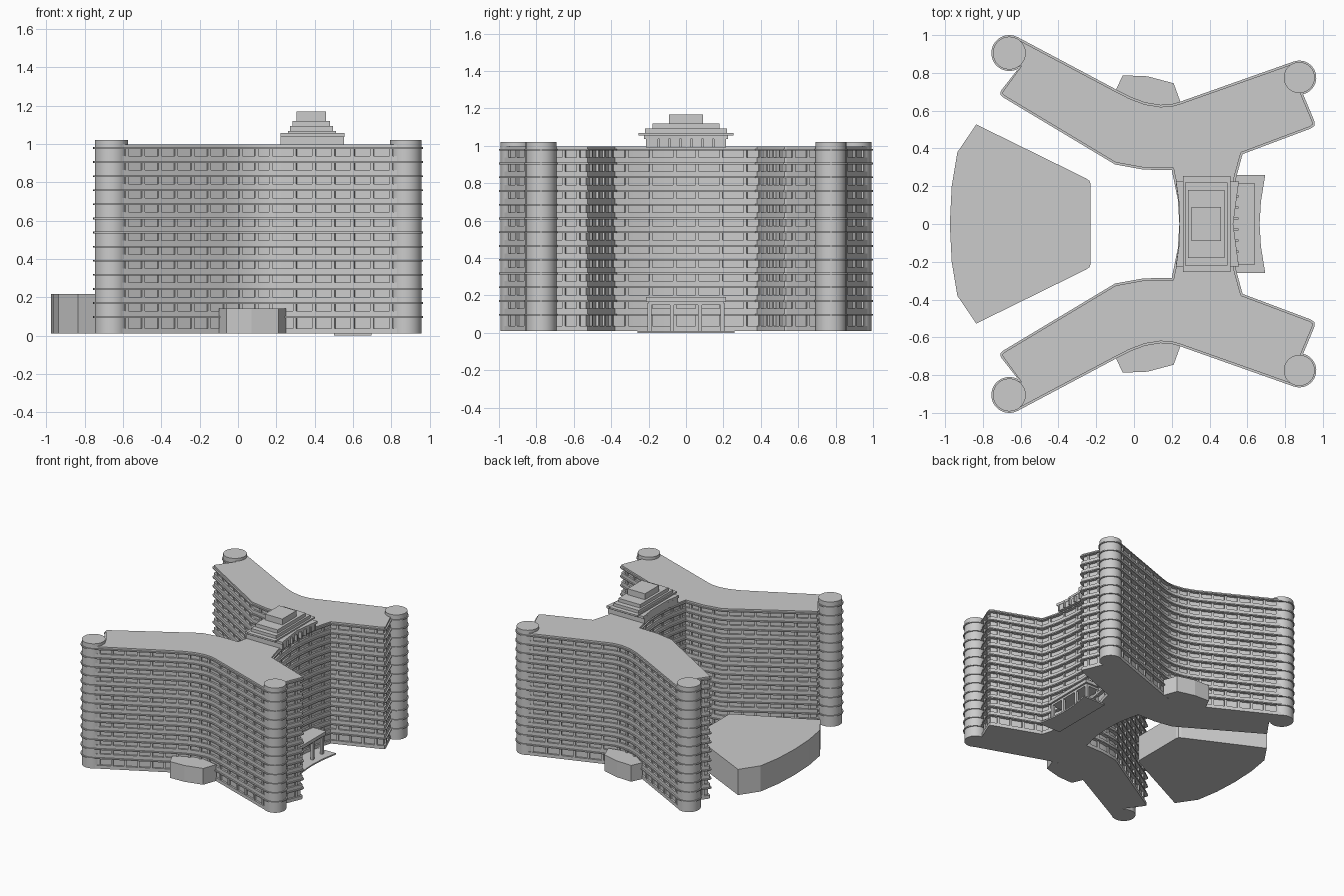
import bpy, bmesh
from math import cos, sin, radians
from mathutils import Vector

if "Cube" in bpy.data.objects:
    bpy.data.objects.remove(bpy.data.objects["Cube"])

def finish(bm, name, smooth=True):
    bmesh.ops.recalc_face_normals(bm, faces=bm.faces)
    me = bpy.data.meshes.new(name)
    bm.to_mesh(me)
    bm.free()
    ob = bpy.data.objects.new(name, me)
    bpy.context.collection.objects.link(ob)
    if smooth:
        bpy.ops.object.select_all(action='DESELECT')
        ob.select_set(True)
        bpy.context.view_layer.objects.active = ob
        bpy.ops.object.shade_smooth_by_angle(angle=radians(25))
    return ob

def add_prism(bm, pts, z0, z1):
    lo = [bm.verts.new((p[0], p[1], z0)) for p in pts]
    hi = [bm.verts.new((p[0], p[1], z1)) for p in pts]
    bm.faces.new(lo[::-1])
    bm.faces.new(hi)
    n = len(pts)
    for i in range(n):
        j = (i + 1) % n
        bm.faces.new((lo[i], lo[j], hi[j], hi[i]))

def prism(name, pts, z0, z1, smooth=True):
    bm = bmesh.new()
    add_prism(bm, pts, z0, z1)
    return finish(bm, name, smooth)

def rect(x0, x1, y0, y1):
    return [(x0, y0), (x1, y0), (x1, y1), (x0, y1)]

def box(name, x0, x1, y0, y1, z0, z1):
    return prism(name, rect(x0, x1, y0, y1), z0, z1, False)

def arc(cx, cy, r, a0, a1, n):
    return [(cx + r * cos(radians(a0 + (a1 - a0) * i / n)),
             cy + r * sin(radians(a0 + (a1 - a0) * i / n))) for i in range(n + 1)]

def mirrored(half):
    # closes a half outline across y = 0
    return half + [(x, -y) for x, y in reversed(half) if abs(y) > 1e-6]

def inset(pts, d):
    out, n = [], len(pts)
    for i in range(n):
        p, a, b = Vector(pts[i]), Vector(pts[i - 1]), Vector(pts[(i + 1) % n])
        u, v = (p - a).normalized(), (b - p).normalized()
        m = Vector((-u.y - v.y, u.x + v.x)).normalized()
        k = max(0.5, m.dot(Vector((-u.y, u.x))))
        out.append(tuple(p + m * d / k))
    return out

# Footprint: X-shaped plan with a round tower at each wing end
TOWERS = [(0.875, 0.775, 0.09), (-0.66, 0.905, 0.095)]
half = [(0.515, 0), (0.522, 0.12), (0.542, 0.25), (0.575, 0.37),
        (0.935, 0.505), (0.955, 0.52), (0.957, 0.54), (0.895, 0.688)]
half += arc(*TOWERS[0], -70, 110, 24)
half += [(0.24, 0.646), (0.2, 0.635), (0.14, 0.631), (0.06, 0.644), (-0.02, 0.674), (-0.1, 0.715)]
half += arc(*TOWERS[1], 62, 300, 30)
half += [(-0.705, 0.705), (-0.708, 0.685), (-0.695, 0.672), (-0.1, 0.315), (0.05, 0.288),
         (0.2, 0.285), (0.232, 0.13), (0.24, 0)]
outline = mirrored(half)
wall = inset(outline, 0.011)
glass = inset(outline, 0.025)

# Recessed glazed core and roof slab
prism("glazed_core", glass, 0.01, 0.985)
prism("roof_slab", wall, 0.98, 0.997)

# Floor ledges and parapet bands
levels = [0.098 + 0.0735 * k for k in range(13)]
bm = bmesh.new()
for z in levels:
    add_prism(bm, outline, z - 0.006, z + 0.003)
finish(bm, "floor_ledges")
bm = bmesh.new()
add_prism(bm, wall, 0.01, 0.037)
for z in levels[:-1]:
    add_prism(bm, wall, z, z + 0.031)
finish(bm, "parapet_bands")

# Window piers spaced along every straight wall
bm = bmesh.new()
n = len(wall)
for i in range(n):
    a, b = Vector(wall[i]), Vector(wall[(i + 1) % n])
    length = (b - a).length
    if length < 0.045:
        continue
    t = (b - a).normalized()
    nrm = Vector((-t.y, t.x))
    count = max(1, round(length / 0.105))
    for k in range(count):
        c = a + t * length * (k + 0.5) / count
        w = t * 0.009
        q = [c - w + nrm * 0.002, c + w + nrm * 0.002, c + w + nrm * 0.02, c - w + nrm * 0.02]
        add_prism(bm, q, 0.01, 0.98)
finish(bm, "window_piers", False)

# Round stair towers, side annexes
for s, side in ((1, "back"), (-1, "front")):
    for (x, y, r), end in zip(TOWERS, ("right", "left")):
        prism(f"{side}_{end}_tower", arc(x, s * y, r - 0.008, 0, 348.75, 31), 0.01, 1.02)
    prism(f"{side}_annex", [(px, s * py) for px, py in (
        (-0.1, 0.70), (0.06, 0.60), (0.25, 0.635), (0.21, 0.745), (0.07, 0.782), (-0.06, 0.787))],
        0.01, 0.142, False)

# Fan-shaped hall on the left
prism("fan_hall", mirrored([(-0.23, 0.21), (-0.235, 0.228), (-0.255, 0.242), (-0.835, 0.527),
      (-0.935, 0.38), (-0.965, 0.2), (-0.975, 0)]), 0.01, 0.218, False)

# Stepped rooftop pavilion
prism("pavilion_base", mirrored([(0.525, 0), (0.55, 0.215), (0.222, 0.215), (0.24, 0.1)]),
      0.99, 1.04, False)
prism("pavilion_eave", mirrored([(0.525, 0), (0.555, 0.225), (0.222, 0.225), (0.24, 0.1)]),
      1.037, 1.057, False)
for i, (x0, x1, y, z0, z1) in enumerate((
        (0.26, 0.51, 0.255, 1.055, 1.068), (0.27, 0.495, 0.22, 1.068, 1.092),
        (0.285, 0.48, 0.18, 1.092, 1.12), (0.305, 0.46, 0.09, 1.12, 1.168))):
    box(f"pavilion_step_{i + 1}", x0, x1, -y, y, z0, z1)
for i in range(8):
    y = -0.205 + i * 0.41 / 7
    box(f"pavilion_pier_{i + 1}", 0.5, 0.553, y - 0.006, y + 0.006, 0.99, 1.04)

# Entrance canopy, posts and paving
box("canopy", 0.5, 0.64, -0.215, 0.215, 0.165, 0.192)
box("canopy_beam", 0.5, 0.625, -0.2, 0.2, 0.15, 0.166)
for i, y in enumerate((-0.195, -0.075, 0.075, 0.195)):
    box(f"canopy_post_{i + 1}", 0.605, 0.625, y - 0.01, y + 0.01, 0.005, 0.16)
prism("entrance_paving", mirrored([(0.665, 0), (0.672, 0.12), (0.695, 0.26), (0.5, 0.26)]),
      0.0, 0.011, False)
